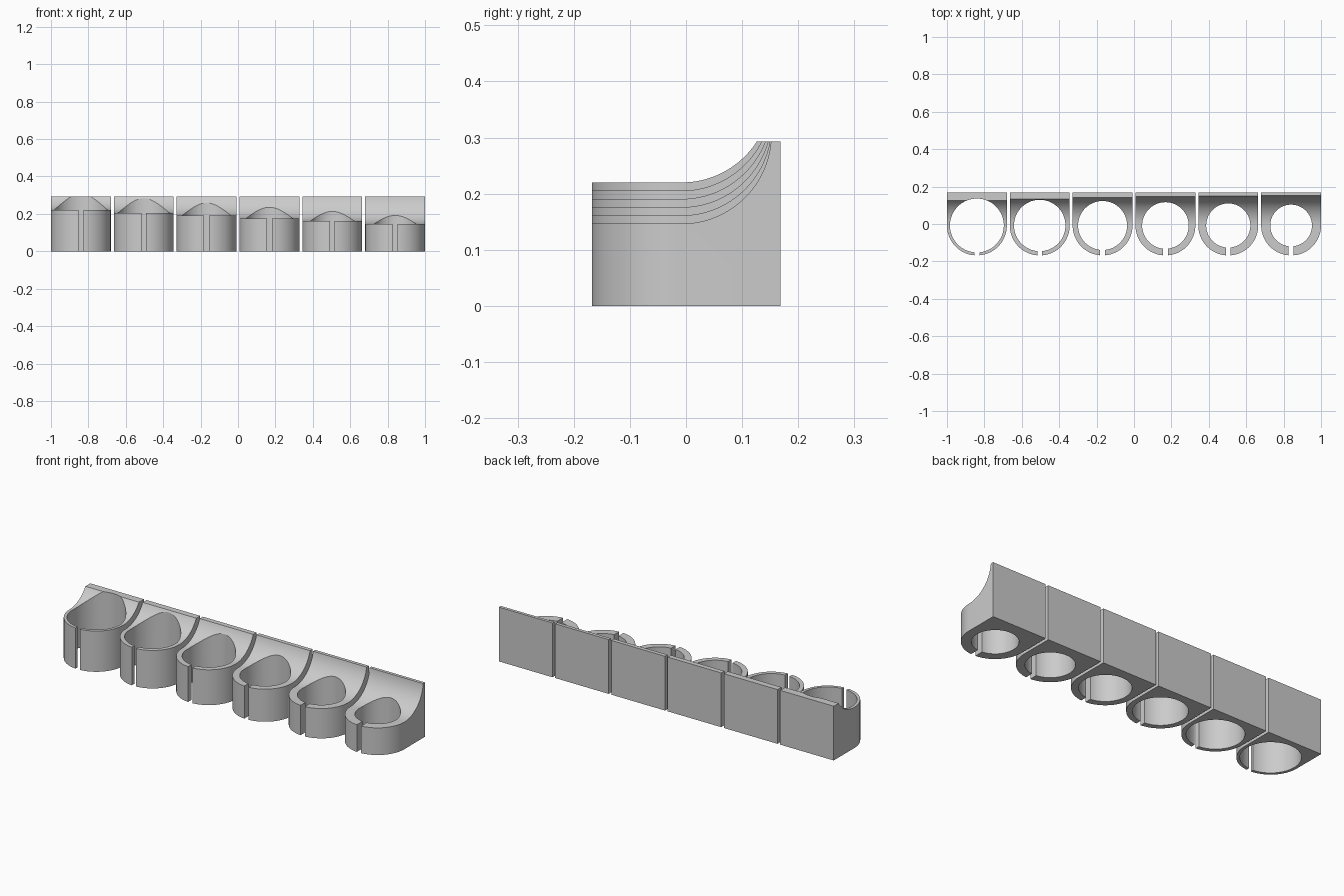
import bpy
import bmesh
from math import sin, cos, pi, sqrt, asin

cube = bpy.data.objects.get("Cube")
if cube:
    bpy.data.objects.remove(cube, do_unlink=True)

COUNT, PITCH = 6, 0.336
R = 0.16              # outer radius and radius of the sweeping back curve
CY = -0.008           # ring centre
BACK, TOP = 0.168, 0.293
HALF_SLOT = 0.013

grey = bpy.data.materials.new("plain_grey")
grey.use_nodes = True
colour = (0.6, 0.6, 0.6, 1)
grey.diffuse_color = colour
grey.node_tree.nodes["Principled BSDF"].inputs["Base Color"].default_value = colour


def prism(name, points, offset):
    """Extrude a closed outline into a solid."""
    bm = bmesh.new()
    face = bm.faces.new([bm.verts.new(p) for p in points])
    new = bmesh.ops.extrude_face_region(bm, geom=[face])["geom"]
    bmesh.ops.translate(bm, vec=offset, verts=[v for v in new if isinstance(v, bmesh.types.BMVert)])
    bmesh.ops.recalc_face_normals(bm, faces=bm.faces)
    mesh = bpy.data.meshes.new(name)
    bm.to_mesh(mesh)
    bm.free()
    mesh.materials.append(grey)
    obj = bpy.data.objects.new(name, mesh)
    bpy.context.collection.objects.link(obj)
    return obj


def arc(radius, start, end, steps):
    """Points on an arc around the ring centre, as x and y."""
    angles = [start + (end - start) * i / steps for i in range(steps + 1)]
    return [(radius * cos(a), CY + radius * sin(a)) for a in angles]


def holder(index):
    x = (index - (COUNT - 1) / 2) * PITCH
    hole = 0.144 - 0.0065 * index
    rim = 0.22 - 0.0147 * index

    # Side profile: level rim, then a concave sweep up to the back edge
    end = asin(sqrt(R * R - (rim + R - TOP) ** 2) / R)
    side = [(-0.2, 0), (-0.2, rim)]
    side += [(CY + R * sin(end * i / 24), rim + R - R * cos(end * i / 24)) for i in range(25)]
    side += [(BACK, TOP), (BACK, 0)]
    body = prism(f"clip_holder_{index + 1}", [(x - 0.2, y, z) for y, z in side], (0.4, 0, 0))

    # Footprint: round front, straight sides, round hole and front slot
    a, b = asin(HALF_SLOT / R), asin(HALF_SLOT / hole)
    plan = [(-R, 0.25)] + arc(R, pi, 1.5 * pi - a, 32)
    plan += arc(hole, 1.5 * pi - b, -pi / 2 + b, 80)
    plan += arc(R, -pi / 2 + a, 0, 32) + [(R, 0.25)]
    cutter = prism("footprint_cutter", [(x + px, py, -0.1) for px, py in plan], (0, 0, 0.6))
    cutter.hide_render = True

    mod = body.modifiers.new("footprint", "BOOLEAN")
    mod.operation, mod.solver, mod.object = "INTERSECT", "EXACT", cutter
    bpy.ops.object.select_all(action="DESELECT")
    body.select_set(True)
    bpy.context.view_layer.objects.active = body
    bpy.ops.object.modifier_apply(modifier=mod.name)
    bpy.data.objects.remove(cutter, do_unlink=True)
    bpy.ops.object.shade_smooth_by_angle(angle=pi / 6)


for i in range(COUNT):
    holder(i)
